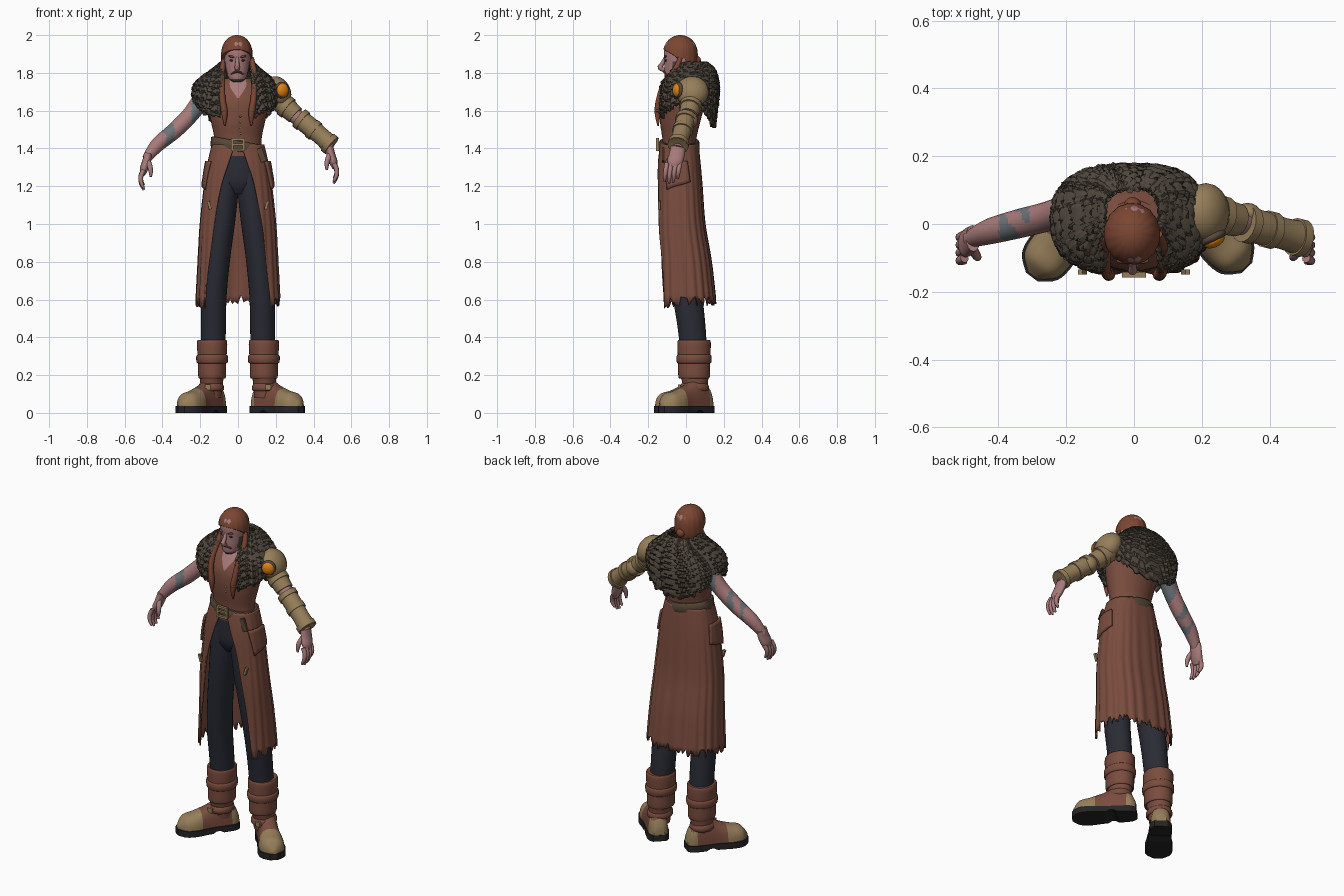
import bpy, bmesh, math, random
from mathutils import Vector, Matrix
random.seed(4)
PI = math.pi


def material(name, rgb):
    m = bpy.data.materials.new(name)
    lin = [(c / 255 / 12.92) if c < 10 else ((c / 255 + .055) / 1.055) ** 2.4 for c in rgb]
    m.diffuse_color = (*lin, 1)
    return m


LEATHER = material("brown_leather", (122, 76, 62))
SKIN = material("skin", (168, 122, 122))
CLOTH = material("dark_cloth", (42, 44, 53))
FUR = material("dark_fur", (80, 71, 61))
TAN = material("tan_leather", (150, 126, 90))
ORANGE = material("orange_glass", (226, 132, 20))
TATTOO = material("grey_ink", (108, 114, 120))
SOLE = material("black_rubber", (38, 37, 37))
HAIR = material("auburn_hair", (124, 70, 50))
BELT = material("belt_leather", (88, 72, 56))


def finish(name, bm, mats, rule=None, angle=40):
    bmesh.ops.recalc_face_normals(bm, faces=bm.faces)
    for f in bm.faces:
        f.smooth = True
        if rule:
            f.material_index = rule(f.calc_center_median())
    me = bpy.data.meshes.new(name)
    bm.to_mesh(me)
    bm.free()
    for m in mats:
        me.materials.append(m)
    me.set_sharp_from_angle(angle=math.radians(angle))
    ob = bpy.data.objects.new(name, me)
    bpy.context.collection.objects.link(ob)
    return ob


def grid(name, fn, nu, nv, mats, closed=True, rule=None, solid=0, angle=40):
    """Surface from fn(u, v); closed surfaces wrap in u and get end caps."""
    bm = bmesh.new()
    cols = nu if closed else nu + 1
    vs = [[bm.verts.new(fn(i / nu, j / nv)) for i in range(cols)] for j in range(nv + 1)]
    for j in range(nv):
        for i in range(nu):
            k = (i + 1) % cols
            bm.faces.new((vs[j][i], vs[j][k], vs[j + 1][k], vs[j + 1][i]))
    if closed and not solid:
        bm.faces.new(vs[0])
        bm.faces.new(vs[-1])
    ob = finish(name, bm, mats, rule, angle)
    if solid:
        mod = ob.modifiers.new("thickness", "SOLIDIFY")
        mod.thickness, mod.offset = solid, 0
    return ob


def along(rows, v):
    """Smooth interpolation through a list of rows."""
    t = min(max(v, 0), 1) * (len(rows) - 1)
    i = min(int(t), len(rows) - 2)
    t -= i
    a, b, c, d = (rows[min(max(k, 0), len(rows) - 1)] for k in (i - 1, i, i + 1, i + 2))
    return [q + .5 * t * (r - p + t * (2 * p - 5 * q + 4 * r - s + t * (3 * (q - r) + s - p)))
            for p, q, r, s in zip(a, b, c, d)]


def power(x, p):
    return math.copysign(abs(x) ** p, x)


def oval(row, a, p=1):
    x, y, z, rx, ry = row
    return Vector((x + rx * power(math.sin(a), p), y - ry * power(math.cos(a), p), z))


def loft(name, rows, mats, nu=32, nv=20, **kw):
    return grid(name, lambda u, v: oval(along(rows, v), 2 * PI * u), nu, nv, mats, **kw)


def tube(name, rows, mats, nu=16, nv=20, flat=1, **kw):
    """Rows are x, y, z, radius; flat scales the radius along y."""
    def fn(u, v):
        r = along(rows, v)
        t = (Vector(along(rows, v + .02)[:3]) - Vector(along(rows, v - .02)[:3])).normalized()
        n = t.cross(Vector((0, 1, 0))).normalized()
        b = n.cross(t)
        a = 2 * PI * u
        return Vector(r[:3]) + r[3] * (n * math.cos(a) + b * math.sin(a) * flat)
    return grid(name, fn, nu, nv, mats, **kw)


def ball(name, c, r, mat, rot=0, axis='Y'):
    bm = bmesh.new()
    m = Matrix.Translation(c) @ Matrix.Rotation(rot, 4, axis) @ Matrix.Diagonal((*r, 1))
    bmesh.ops.create_uvsphere(bm, u_segments=20, v_segments=12, radius=1, matrix=m)
    return finish(name, bm, [mat])


def box(name, c, size, mat, rot=0):
    bm = bmesh.new()
    m = Matrix.Translation(c) @ Matrix.Rotation(rot, 4, 'Y') @ Matrix.Diagonal((*size, 1))
    bmesh.ops.create_cube(bm, size=1, matrix=m)
    return finish(name, bm, [mat])


# Vest with a bare V at the neck
TORSO = [(0, -.035, 1.36, .125, .09), (0, -.035, 1.45, .125, .09), (0, -.03, 1.55, .145, .108),
         (0, -.015, 1.65, .165, .118), (0, .005, 1.72, .15, .1), (0, .005, 1.77, .075, .065)]
loft("vest", TORSO, [LEATHER], 40, 30)
grid("chest_skin", lambda u, v: oval(along(TORSO, .64 + .34 * v), (u - .5) * (.05 + 1.0 * v))
     + Vector((0, -.005, 0)), 8, 10, [SKIN], closed=False)
for i in range(4):
    ball("vest_button", (.012, -.137 + .004 * i, 1.57 - .03 * i), (.006, .006, .006), TAN)

# Trousers
loft("trouser_seat", [(0, -.035, 1.16, .06, .06), (0, -.035, 1.22, .125, .088),
                      (0, -.035, 1.32, .13, .09), (0, -.035, 1.4, .12, .085)], [CLOTH])
for s in (-1, 1):
    loft("trouser_leg", [(s * .132, .042, .3, .064, .07), (s * .13, .03, .45, .066, .074),
                         (s * .127, .008, .62, .067, .079), (s * .108, -.015, .82, .067, .08),
                         (s * .083, -.03, 1.02, .069, .084), (s * .066, -.035, 1.2, .07, .085),
                         (s * .06, -.035, 1.3, .06, .08)], [CLOTH], 28, 24)

# Long open coat skirt with a torn hem; last value is half the front opening
COAT = [(0, -.035, 1.42, .135, .098, .015), (0, -.037, 1.32, .158, .11, .05),
        (0, -.035, 1.2, .176, .118, .088), (0, -.03, 1.0, .197, .128, .125),
        (0, -.012, .8, .208, .143, .15), (0, -.002, .6, .218, .155, .172)]


def coat(u, v, off=0):
    x, y, z, rx, ry, gap = along(COAT, v)
    a0 = math.asin((gap / rx) ** (1 / .8))
    a = a0 + u * (2 * PI - 2 * a0)
    fold = off + .004 * v * math.sin(22 * a)
    p = oval((x, y, z, rx + fold, ry + fold), a, .8)
    if v == 1:
        p.z += random.uniform(-.035, .025) - .02 * abs(math.cos(a / 2)) ** 4
    return p


grid("coat_skirt", coat, 110, 30, [LEATHER], closed=False, solid=.008)
for s in (-1, 1):
    def flap(u, v, s=s):
        w = .13 + .15 * u
        return coat(w if s > 0 else 1 - w, .18 + v * (.24 - .05 * u), .012)
    grid("pocket_flap", flap, 10, 8, [LEATHER], closed=False, solid=.012)
    box("coat_toggle", (s * .152, -.142, 1.1), (.014, .015, .045), TAN, s * .3)

# Tilted belt and buckle
belt_rows = [(0, -.036, 1.385, .136, .1), (0, -.036, 1.39, .145, .108),
             (0, -.036, 1.435, .142, .106), (0, -.036, 1.44, .132, .098)]


def belt(u, v):
    p = oval(along(belt_rows, v), 2 * PI * u)
    p.z -= .17 * p.x
    return p


grid("belt", belt, 40, 6, [BELT])
for s in (-1, 1):
    box("buckle_side", (s * .03, -.15, 1.42), (.012, .016, .065), TAN)
    box("buckle_bar", (0, -.15, 1.42 + s * .028), (.06, .016, .012), TAN)
box("buckle_prong", (0, -.15, 1.42), (.05, .012, .01), TAN)
box("belt_end", (.125, -.122, 1.365), (.03, .012, .075), BELT, -.35)

# Shaggy fur mantle made of overlapping tufts
MANTLE = [(0, .03, 1.85, .085, .072, .07), (0, .035, 1.815, .125, .105, .075),
          (0, .02, 1.75, .2, .14, .08), (0, .013, 1.68, .228, .146, .085),
          (0, .005, 1.57, .22, .138, .095)]
phase = [random.random() * .7 for _ in range(101)]


def mantle(u, v):
    x, y, z, rx, ry, gap = along(MANTLE, v)
    a0 = math.asin((gap / rx) ** (1 / .75))
    a = a0 + u * (2 * PI - 2 * a0)
    tuft = .016 * ((v * 9 + phase[int(u * 100 + .5)]) % 1) + random.uniform(-.002, .002) - .004
    p = oval((x, y, z, rx + tuft, ry + tuft), a, .75)
    side = math.sin(a) ** 2
    p.z += v ** 3 * (.075 * side - .04 * (1 - side) * (math.cos(a) < 0))
    if v == 1:
        p.z -= random.uniform(0, .025)
    if p.x > 0:
        p.x *= .88
    return p


grid("fur_mantle", mantle, 100, 54, [FUR], closed=False, solid=.02, angle=25)

# Neck and head, with dark whiskers along the jaw
loft("neck", [(0, 0, 1.68, .06, .055), (0, -.005, 1.75, .05, .05), (0, -.01, 1.83, .05, .055)], [SKIN])
loft("head", [(-.004, -.078, 1.752, .022, .022), (-.004, -.066, 1.768, .043, .046),
              (-.004, -.045, 1.81, .06, .07), (-.004, -.034, 1.86, .069, .081),
              (-.004, -.03, 1.91, .072, .087), (-.004, -.03, 1.955, .063, .078),
              (-.004, -.03, 1.985, .035, .045)], [SKIN, FUR], 40, 36,
     rule=lambda c: int(1.785 < c.z < 1.86 and -.075 < c.y < -.02 or c.z < 1.768 and c.y < -.06))
tube("nose", [(-.004, -.108, 1.885, .008), (-.004, -.125, 1.85, .011), (-.004, -.137, 1.828, .014),
              (-.004, -.112, 1.814, .01)], [SKIN], 12, 10)
tube("moustache", [(-.038, -.1, 1.792, .003), (-.02, -.113, 1.803, .006), (-.004, -.119, 1.806, .005),
                   (.012, -.113, 1.803, .006), (.03, -.1, 1.792, .003)], [HAIR], 8, 14)
for s in (-1, 1):
    ball("eye", (-.004 + s * .028, -.106, 1.866), (.012, .006, .006), SOLE)
    ball("eyebrow", (-.004 + s * .029, -.109, 1.886), (.019, .008, .006), HAIR, -s * .2)
    ball("ear", (-.004 + s * .073, -.018, 1.858), (.01, .018, .027), SKIN)

# Swept-back hair, small knot and hanging locks


def hair(u, v):
    a = 2 * PI * u
    low = 1.862 + .062 * max(math.cos(a), 0) ** .7 - .085 * max(-math.cos(a), 0)
    z = low + (2.0 - low) * math.sin(v * PI / 2)
    h = max(z - 1.89, 0) / .11
    r = math.sqrt(max(1 - h ** 2.3, .0005)) - .25 * max(1.86 - z, 0) / .08
    r *= 1 + .012 * math.sin(16 * a)
    return oval((-.006, -.03, z, .083 * r, .092 * r), a)


grid("hair_cap", hair, 64, 20, [HAIR])
ball("hair_knot", (-.004, .057, 1.865), (.025, .022, .025), HAIR)
for s in (-1, 1):
    tube("hair_lock", [(s * .072, -.03, 1.88, .012), (s * .084, -.06, 1.81, .016),
                       (s * .086, -.115, 1.74, .017), (s * .082, -.143, 1.66, .016),
                       (s * .072, -.15, 1.59, .017), (s * .07, -.148, 1.52, .004)], [HAIR], 10, 24)
    ball("lock_tie", (s * .075, -.149, 1.6), (.019, .019, .01), BELT)

# Bare arm with inked patches
tube("bare_arm", [(-.15, .045, 1.71, .05), (-.195, .04, 1.655, .048), (-.255, .022, 1.575, .044),
                  (-.335, .002, 1.495, .043), (-.425, -.022, 1.42, .038), (-.485, -.045, 1.345, .025)],
     [SKIN, TATTOO], 24, 50,
     rule=lambda c: int(c.x > -.245 or (-.4 < c.x < -.31 and math.sin(60 * c.x + 45 * c.y) > -.1)))

# Armoured arm: skin core, shoulder plate, sleeve and bracer
tube("armoured_arm", [(.15, .045, 1.71, .045), (.24, .03, 1.63, .043), (.33, .005, 1.55, .04),
                      (.42, -.022, 1.48, .036), (.49, -.043, 1.4, .026)], [SKIN], 20, 30)
ball("shoulder_plate", (.212, .033, 1.7), (.066, .088, .086), TAN, -.45)
tube("upper_sleeve", [(.215, .032, 1.665, .06), (.25, .025, 1.625, .055), (.305, .012, 1.575, .049)], [TAN])
ball("elbow_pad", (.335, .03, 1.55), (.04, .032, .042), TAN)
tube("bracer", [(.325, .002, 1.56, .05), (.38, -.012, 1.515, .051), (.44, -.028, 1.465, .047),
                (.495, -.043, 1.415, .052)], [TAN], 20, 16)
for x, y, z, r in ((.255, .024, 1.62, .06), (.335, 0, 1.552, .057), (.4, -.017, 1.498, .055),
                   (.485, -.04, 1.424, .056)):
    d = .011
    tube("armour_band", [(x - d, y + d * .25, z + d * .8, r), (x + d, y - d * .25, z - d * .8, r)],
         [TAN], 20, 2)
ball("glass_rim", (.232, -.04, 1.708), (.042, .02, .044), BELT, .45, 'Z')
ball("orange_glass", (.236, -.049, 1.708), (.034, .02, .036), ORANGE, .45, 'Z')

# Hands with relaxed fingers
for s, x, z in ((-1, .48, 1.35), (1, .488, 1.385)):
    def at(dx, y, dz, r):
        return (s * (x + dx), y, z + dz, r)
    tube("palm", [at(-.005, -.042, .02, .022), at(.006, -.05, -.025, .023), at(.018, -.06, -.06, .022),
                  at(.025, -.065, -.09, .013)], [SKIN], 16, 12, flat=1.8)
    for i in range(4):
        y, k = -.032 - .023 * i, (.8, 1, 1.05, .95)[i]
        tube("finger", [at(.02, y, -.065, .013), at(.034, y - .006, -.065 - .035 * k, .0125),
                        at(.032, y - .01, -.065 - .07 * k, .011), at(.018, y - .012, -.065 - .1 * k, .006)],
             [SKIN], 10, 10)
    tube("thumb", [at(0, -.065, -.01, .014), at(-.012, -.088, -.04, .014), at(-.018, -.098, -.07, .012),
                   at(-.018, -.1, -.1, .006)], [SKIN], 10, 10)

# Boots: shaft, cuff, strap, foot with tan toe and heel, black sole
FOOT = [(0, .03, .05), (.03, .052, .11), (.1, .057, .15), (.18, .06, .115),
        (.25, .07, .088), (.31, .06, .072), (.348, .016, .025)]
for s, dx, dy in ((-1, -.6, -.8), (1, .69, -.724)):
    heel, d, n = Vector((s * .09, .125, 0)), Vector((dx, dy, 0)), Vector((-dy, dx, 0))

    def upper(u, v, heel=heel, d=d, n=n):
        t, w, h = along(FOOT, v)
        a = 2 * PI * u
        return heel + d * t + n * w * power(math.cos(a), .8) + Vector((0, 0, .03 + h * max(math.sin(a), 0) ** .8))

    def sole(u, v, heel=heel, d=d, n=n):
        t, w, h = along(FOOT, v)
        a = 2 * PI * u + PI / 4
        lift = .012 if .1 < t < .16 and math.sin(a) < 0 else 0
        return heel + d * (t * 1.02 - .003) + n * (w + .006) * (1 if math.cos(a) > 0 else -1) + Vector(
            (0, 0, (.036 if math.sin(a) > 0 else lift)))

    def cap(c, heel=heel, d=d):
        t = (c - heel).dot(d)
        return int(t > .225 or (t < .055 and c.z < .12))

    grid("boot_foot", upper, 32, 32, [LEATHER, TAN], rule=cap)
    grid("boot_sole", sole, 4, 24, [SOLE], angle=30)
    loft("boot_shaft", [(s * .14, .05, .08, .055, .06), (s * .14, .048, .16, .06, .068),
                        (s * .137, .044, .22, .068, .078), (s * .136, .043, .34, .07, .08)], [LEATHER])
    loft("boot_cuff", [(s * .137, .043, .185, .062, .07), (s * .137, .043, .19, .073, .083),
                       (s * .137, .043, .27, .075, .085), (s * .137, .043, .375, .08, .088),
                       (s * .136, .043, .385, .066, .075)], [LEATHER], 32, 20)
    loft("cuff_strap", [(s * .137, .043, .262, .076, .086), (s * .137, .043, .27, .083, .092),
                        (s * .137, .043, .3, .084, .093), (s * .137, .043, .308, .077, .087)], [LEATHER], 32, 6)
    loft("ankle_strap", [(s * .143, .044, .115, .062, .07), (s * .143, .044, .125, .069, .078),
                         (s * .143, .044, .145, .067, .076), (s * .143, .044, .155, .06, .068)], [LEATHER], 32, 6)
    box("boot_buckle", (s * .16, -.036, .135), (.03, .012, .028), TAN)
